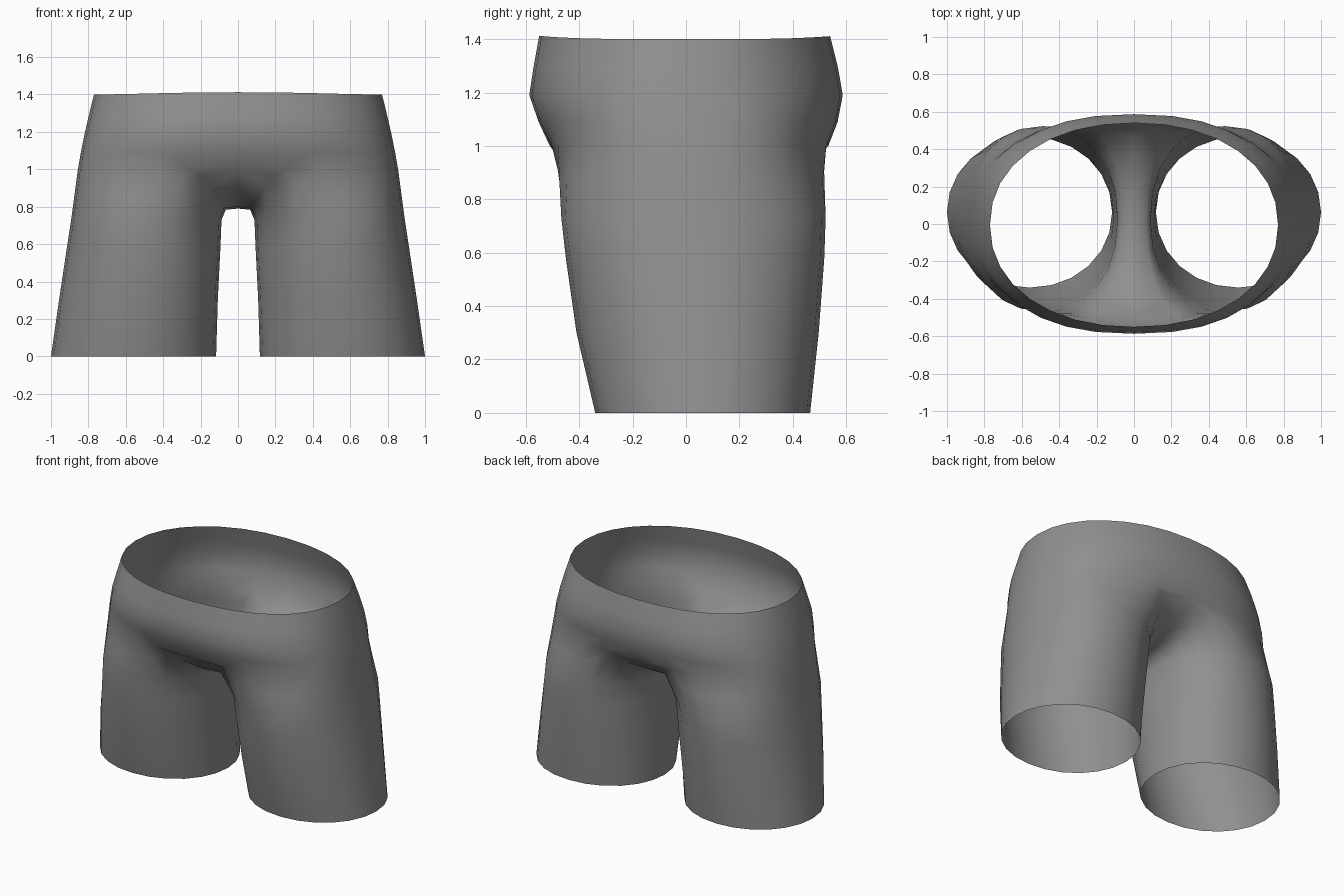
import bpy, bmesh
from math import sin, cos, radians, copysign
from mathutils import Vector

if "Cube" in bpy.data.objects:
    bpy.data.objects.remove(bpy.data.objects["Cube"])


def spow(v, p):
    return copysign(abs(v) ** p, v)


def oval(x0, x1, y0, y1, z, n, angles):
    """Superellipse points inside the given bounds."""
    cx, cy, rx, ry = (x0 + x1) / 2, (y0 + y1) / 2, (x1 - x0) / 2, (y1 - y0) / 2
    return [Vector((cx + rx * spow(cos(radians(a)), 2 / n),
                    cy + ry * spow(sin(radians(a)), 2 / n), z)) for a in angles]


OUTER = 17                                   # points shared by leg outside and torso half
leg_angles = [-120 + 15 * i for i in range(24)]
torso_angles = [-90 + 180 * i / (OUTER - 1) for i in range(OUTER)]

# leg sections: inner x, outer x, front y, back y, z, squareness
legs = [oval(*s, leg_angles) for s in (
    (0.117, 1.00, -0.34, 0.465, 0.00, 2.05),
    (0.108, 0.957, -0.41, 0.497, 0.30, 2.1),
    (0.094, 0.915, -0.45, 0.518, 0.58, 2.15),
    (0.088, 0.892, -0.467, 0.523, 0.73, 2.2))]

# torso sections: half width, front y, back y, z, squareness
torso = [oval(-w, w, f, b, z, n, torso_angles) for w, f, b, z, n in (
    (0.856, -0.51, 0.533, 1.00, 2.65),
    (0.84, -0.552, 0.568, 1.09, 2.5),
    (0.82, -0.587, 0.587, 1.19, 2.35),
    (0.797, -0.572, 0.57, 1.29, 2.25),
    (0.77, -0.55, 0.54, 1.40, 2.15))]
for p in torso[-1]:
    p.z += 0.012 * (p.y / 0.55) ** 4         # waist edge rises at front and back

# crotch seam from back to front on the centre plane
seam = [Vector((0, y, z)) for y, z in (
    (0.47, 0.92), (0.35, 0.85), (0.18, 0.80), (0, 0.79),
    (-0.18, 0.80), (-0.34, 0.85), (-0.45, 0.92))]
join = torso[0] + seam

# rounded transition between leg and torso
blend = []
for a, b in zip(legs[-1], join):
    s = max(0.0, 1 - b.x / 0.4)
    blend.append(Vector((a.x + (b.x - a.x) * (0.5 - 0.24 * s),
                         a.y + (b.y - a.y) * 0.55,
                         a.z + (b.z - a.z) * (0.5 + 0.40 * s))))

bm = bmesh.new()


def skin(lower, upper, closed):
    n = len(upper)
    for i in range(n if closed else n - 1):
        j = (i + 1) % n
        bm.faces.new((lower[i], lower[j], upper[j], upper[i]))


rings = [[bm.verts.new(p) for p in r] for r in legs + [blend, join]]
for lo, up in zip(rings, rings[1:]):
    skin(lo, up, True)
prev = rings[-1][:OUTER]
for section in torso[1:]:
    cur = [bm.verts.new(p) for p in section]
    skin(prev, cur, False)
    prev = cur
for v in bm.verts:
    if abs(v.co.x) < 1e-4:
        v.co.x = 0

# mirror to the other side and weld the centre
geom = bm.verts[:] + bm.edges[:] + bm.faces[:]
copy = bmesh.ops.duplicate(bm, geom=geom)["geom"]
for v in copy:
    if isinstance(v, bmesh.types.BMVert):
        v.co.x *= -1
bmesh.ops.reverse_faces(bm, faces=[f for f in copy if isinstance(f, bmesh.types.BMFace)])
bmesh.ops.remove_doubles(bm, verts=bm.verts[:], dist=0.0005)

mesh = bpy.data.meshes.new("shorts")
bm.to_mesh(mesh)
bm.free()
shorts = bpy.data.objects.new("shorts", mesh)
bpy.context.collection.objects.link(shorts)
mesh.shade_smooth()

# dark grey cloth
cloth = bpy.data.materials.new("dark_grey_cloth")
cloth.diffuse_color = (0.28, 0.28, 0.28, 1)
cloth.use_nodes = True
cloth.node_tree.nodes["Principled BSDF"].inputs["Base Color"].default_value = cloth.diffuse_color
mesh.materials.append(cloth)
